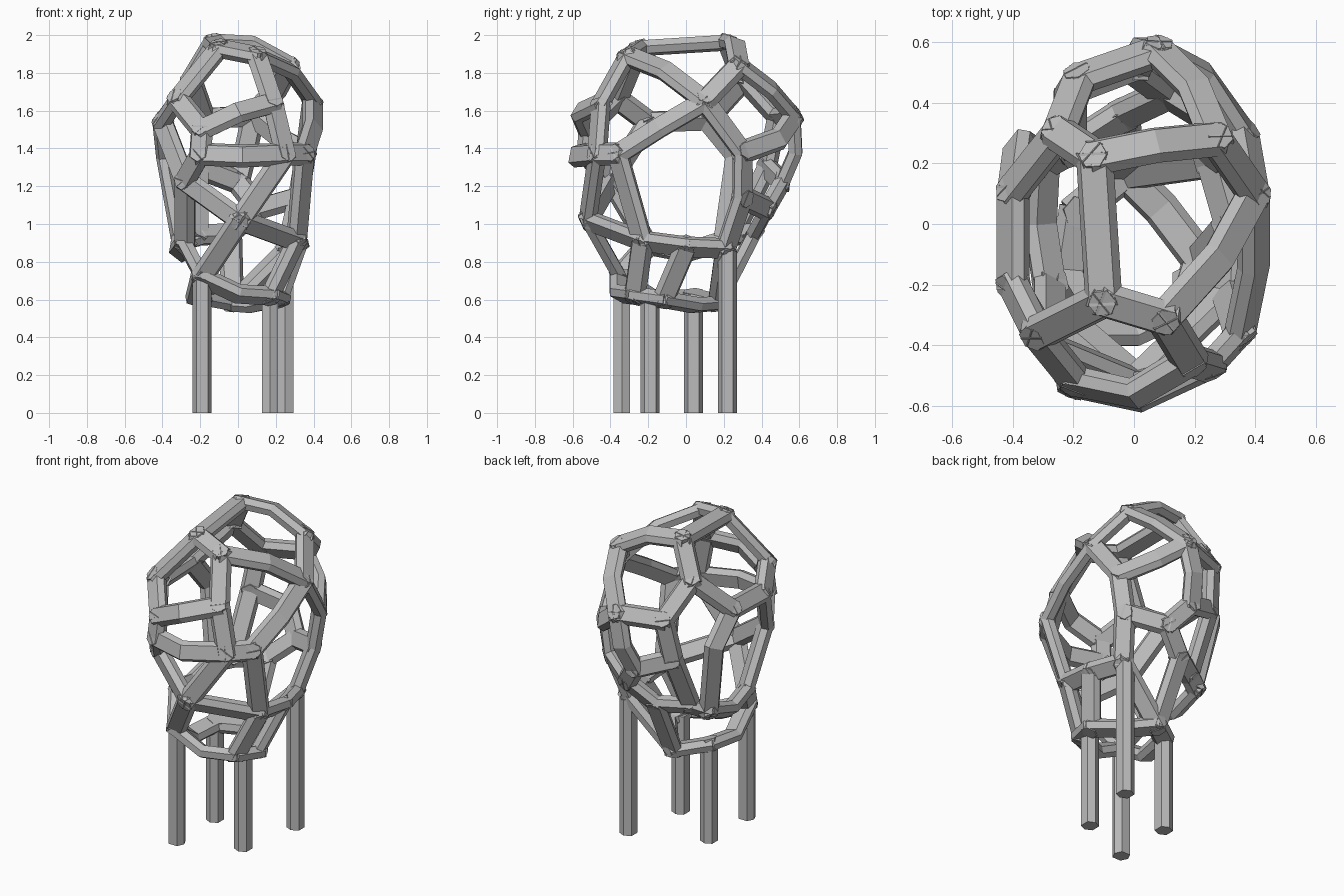
import bpy, bmesh, math
from mathutils import Vector, Matrix

cube = bpy.data.objects.get("Cube")
if cube:
    bpy.data.objects.remove(cube, do_unlink=True)

grey = bpy.data.materials.new("light grey")
grey.use_nodes = True
grey.diffuse_color = (0.5, 0.5, 0.5, 1)
grey.node_tree.nodes["Principled BSDF"].inputs["Base Color"].default_value = (0.5, 0.5, 0.5, 1)

CENTRE = Vector((0, 0, 1.25))

# Joints of the egg-shaped frame
J = {
    "crown_back": (-.13, .22, 1.96), "crown_front": (-.1, -.25, 1.93),
    "crown_left": (.1, -.31, 1.89), "top_back": (.27, .28, 1.84),
    "top_side": (.395, .1, 1.65), "rear_top": (-.25, .3, 1.76),
    "brow": (.185, -.45, 1.64), "brow_right": (-.19, -.52, 1.5),
    "nose_right": (-.2, -.53, 1.37), "nose_left": (.25, -.47, 1.37),
    "cheek": (.35, -.36, 1.37), "chin": (.01, -.52, 1.02),
    "jaw_right": (-.28, -.4, 1.23), "temple": (-.32, -.36, 1.66),
    "side_front": (-.4, -.2, 1.54), "side_back": (-.4, .11, 1.55),
    "hip_left": (.31, -.23, .91), "belly_left": (.32, 0, .88),
    "hip_back": (.26, .21, .87), "flank_upper": (.36, .3, 1.38),
    "flank_lower": (.32, .3, 1.14), "tail": (.08, .57, 1.57),
    "rear_right": (-.18, .48, 1.56), "rear_low": (.11, .43, 1.08),
    "rear_upper": (0, .51, 1.22), "rear_mid": (-.21, .43, 1.3),
    "rump_right": (-.21, .25, .94), "rump": (-.04, .36, .95),
    "hip_right": (-.3, .2, .91), "belly_right": (-.28, -.2, .89),
    "base_front": (-.19, -.35, .72), "base_left": (.17, -.27, .62),
    "base_mid": (.22, -.12, .6), "base_back": (-.03, .17, .58),
    "base_right": (-.19, .04, .61),
}
J = {name: Vector(p) for name, p in J.items()}

# Struts: joint names, with a plain point wherever the strut bends
STRUTS = [
    ("crown_back", "crown_front"), ("crown_back", (.07, .26, 1.95), "top_back"),
    ("crown_back", "rear_top"), ("crown_front", "crown_left"),
    ("crown_front", "temple"), ("crown_left", "brow"),
    ("crown_left", (.28, -.11, 1.81), "top_side"), ("top_back", "top_side"),
    ("top_back", (.2, .45, 1.71), "tail"), ("rear_top", "rear_right"),
    ("rear_top", "side_back"), ("brow", (0, -.56, 1.59), "brow_right"),
    ("brow", "nose_left"), ("brow_right", "nose_right"), ("brow_right", "temple"),
    ("nose_right", (.02, -.58, 1.36), "nose_left"), ("nose_right", "jaw_right"),
    ("nose_left", "cheek"), ("nose_left", "chin"), ("cheek", "hip_left"),
    ("cheek", (.395, -.14, 1.51), "top_side"), ("jaw_right", "chin"),
    ("jaw_right", "side_front"), ("jaw_right", "belly_right"),
    ("temple", "side_front"), ("side_front", "side_back"),
    ("side_back", (-.38, .26, 1.36), "hip_right"), ("chin", "hip_left"),
    ("chin", "base_front"), ("hip_left", "belly_left"), ("hip_left", "base_left"),
    ("belly_left", "base_mid"), ("belly_left", "hip_back"),
    ("hip_back", "flank_lower", "flank_upper", "top_side"),
    ("flank_upper", (.23, .49, 1.45), "tail"), ("flank_lower", "rear_low"),
    ("tail", "rear_right"), ("tail", (.04, .58, 1.38), "rear_upper"),
    ("rear_upper", "rear_low"), ("rear_upper", "rear_mid"), ("rear_low", "rump"),
    ("rear_right", "rear_mid"), ("rear_mid", "rump_right"), ("rump_right", "rump"),
    ("rump_right", "hip_right"), ("rump", "base_back"),
    ("hip_right", (-.31, 0, .85), "belly_right"), ("belly_right", "base_front"),
    ("base_front", (0, -.35, .63), "base_left"), ("base_left", "base_mid"),
    ("base_mid", (.09, .05, .57), "base_back"), ("hip_back", "base_back"),
    ("base_back", "base_right"), ("base_right", (-.22, -.16, .6), "base_front"),
]


def outward(p):
    return (p - CENTRE).normalized()


def sweep(bm, pts, half_width, half_depth, shoulder, normal=None, extend=0.0):
    """Sweep a flattened hexagon along a mitred path."""
    pts = [p.copy() for p in pts]
    pts[0] -= (pts[1] - pts[0]).normalized() * extend
    pts[-1] += (pts[-1] - pts[-2]).normalized() * extend
    middle_normal = normal or outward(sum(pts, Vector()) / len(pts))
    rings = []
    for i, p in enumerate(pts):
        before = (p - pts[i - 1]).normalized() if i else Vector()
        after = (pts[i + 1] - p).normalized() if i < len(pts) - 1 else Vector()
        along = (before + after).normalized()
        n = normal or (middle_normal if len(pts) == 2 else outward(p))
        side = along.cross(n).normalized()
        up = side.cross(along)
        ring = []
        for a, b in ((1, 0), (shoulder, 1), (-shoulder, 1),
                     (-1, 0), (-shoulder, -1), (shoulder, -1)):
            ring.append(bm.verts.new(p + side * a * half_width + up * b * half_depth))
        rings.append(ring)
    for r, s in zip(rings, rings[1:]):
        for k in range(6):
            m = (k + 1) % 6
            bm.faces.new((r[k], r[m], s[m], s[k]))
    bm.faces.new(rings[0])
    bm.faces.new(rings[-1])


def finish(bm, name):
    bmesh.ops.recalc_face_normals(bm, faces=bm.faces)
    mesh = bpy.data.meshes.new(name)
    bm.to_mesh(mesh)
    bm.free()
    mesh.materials.append(grey)
    obj = bpy.data.objects.new(name, mesh)
    bpy.context.collection.objects.link(obj)
    return obj


# Frame struts
bm = bmesh.new()
for strut in STRUTS:
    path = [J[p] if isinstance(p, str) else Vector(p) for p in strut]
    sweep(bm, path, .062, .036, .68, extend=.018)
finish(bm, "frame_struts")

# Faceted knuckles that close the joints, flattened along the frame surface
bm = bmesh.new()
for p in J.values():
    turn = outward(p).to_track_quat('Z', 'Y').to_matrix().to_4x4()
    squash = Matrix.Diagonal((.056, .056, .037, 1))
    bmesh.ops.create_cone(bm, cap_ends=True, segments=6, radius1=1, radius2=.85,
                          depth=2, matrix=Matrix.Translation(p) @ turn @ squash)
finish(bm, "frame_joints")

# Four straight legs with hexagonal sections
X, Y = Vector((1, 0, 0)), Vector((0, 1, 0))
for name, x, y, top, facing in (
        ("front_right_leg", -.19, -.34, .76, Y), ("front_left_leg", .17, -.19, .62, X),
        ("back_right_leg", -.19, .04, .62, X), ("back_left_leg", .25, .22, .86, X)):
    bm = bmesh.new()
    sweep(bm, [Vector((x, y, 0)), Vector((x, y, top))], .05, .043, .6, normal=facing)
    finish(bm, name)
